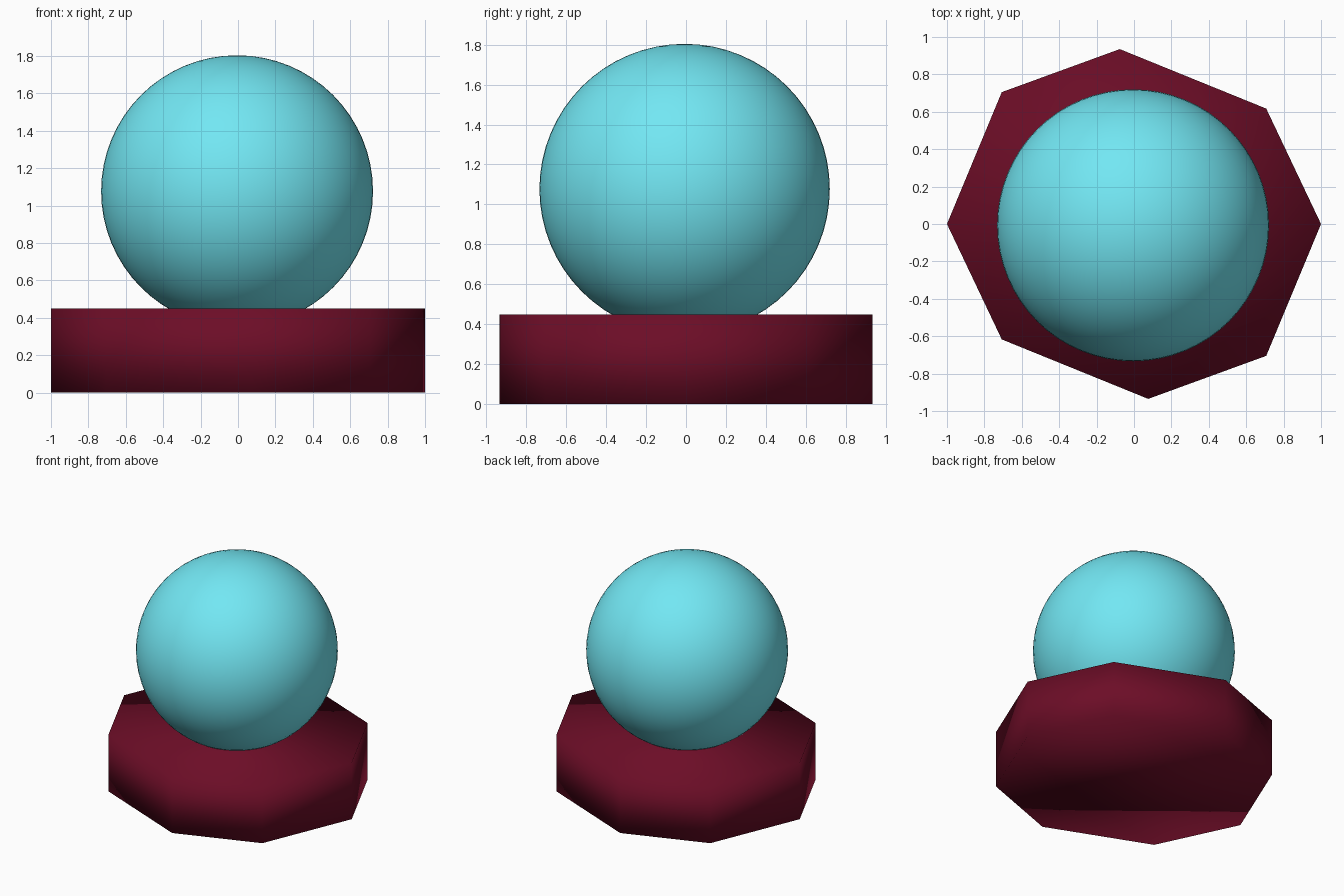
import bpy, bmesh

if "Cube" in bpy.data.objects:
    bpy.data.objects.remove(bpy.data.objects["Cube"])


def paint(obj, name, color):
    mat = bpy.data.materials.new(name)
    mat.diffuse_color = (*color, 1)
    mat.use_nodes = True
    mat.node_tree.nodes["Principled BSDF"].inputs["Base Color"].default_value = mat.diffuse_color
    obj.data.materials.append(mat)


# Base: slightly irregular octagonal slab, half the outline turned 180 degrees
half = [(1.0, 0.0), (0.707, 0.617), (-0.076, 0.935), (-0.707, 0.705)]
outline = half + [(-x, -y) for x, y in half]
bm = bmesh.new()
bottom = bm.faces.new([bm.verts.new((x, y, 0)) for x, y in outline])
top = bmesh.ops.extrude_face_region(bm, geom=[bottom], use_keep_orig=True)
bmesh.ops.translate(bm, vec=(0, 0, 0.45),
                    verts=[g for g in top["geom"] if isinstance(g, bmesh.types.BMVert)])
bmesh.ops.recalc_face_normals(bm, faces=bm.faces)
for f in bm.faces:
    f.smooth = True
mesh = bpy.data.meshes.new("base")
bm.to_mesh(mesh)
bm.free()
base = bpy.data.objects.new("base", mesh)
bpy.context.collection.objects.link(base)
paint(base, "dark_red", (0.15, 0.004, 0.02))

# Ball: smooth globe sunk slightly into the base
bpy.ops.mesh.primitive_uv_sphere_add(segments=64, ring_count=32, radius=0.727,
                                     location=(-0.005, -0.007, 1.077))
ball = bpy.context.object
ball.name = "ball"
bpy.ops.object.shade_smooth()
paint(ball, "cyan", (0.17, 0.8, 0.9))
